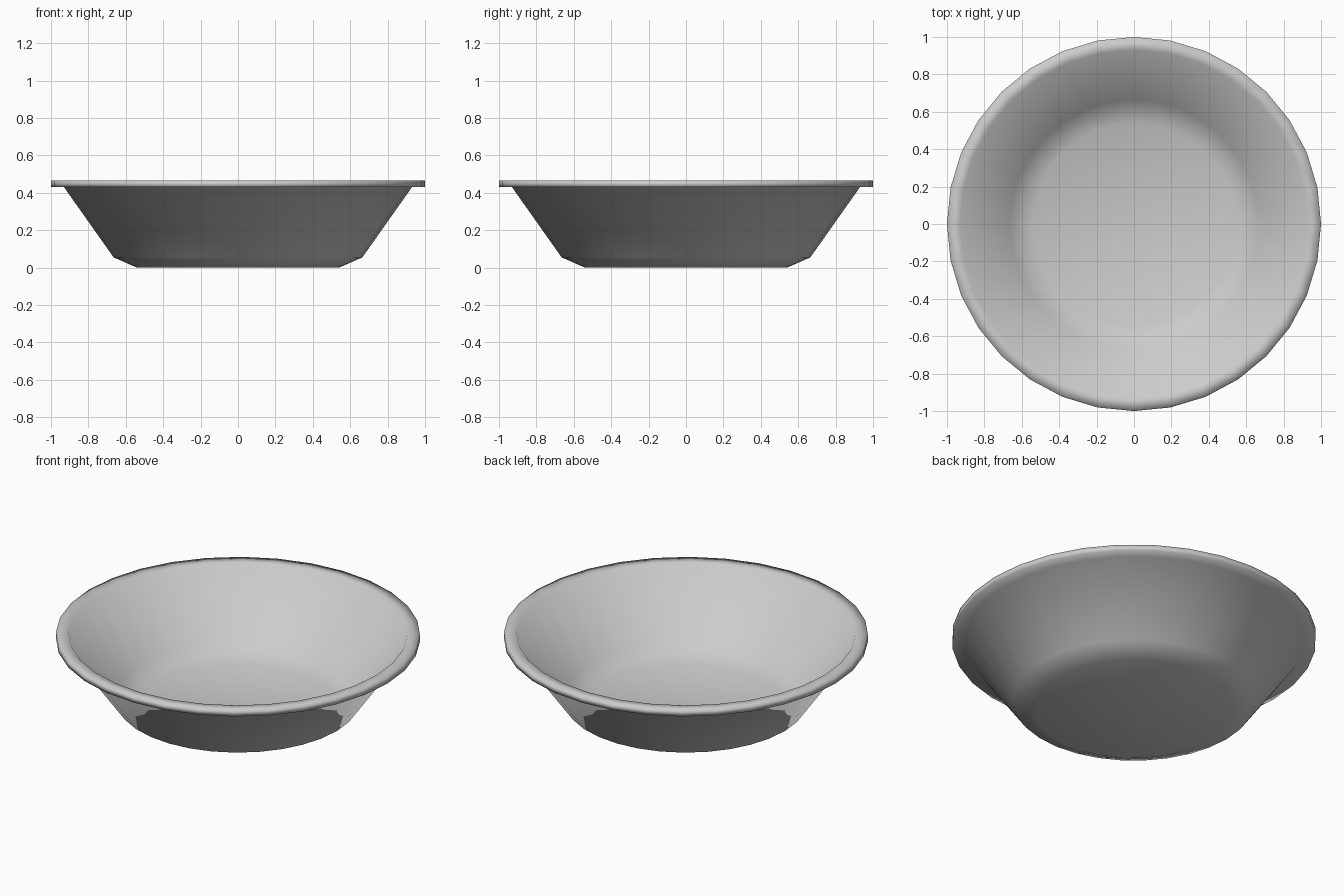
import bpy
import bmesh
from math import cos, sin, tau

cube = bpy.data.objects.get("Cube")
if cube:
    bpy.data.objects.remove(cube)

SIDES = 32


def make_material(name, colour):
    mat = bpy.data.materials.new(name)
    mat.use_nodes = True
    mat.diffuse_color = colour
    mat.node_tree.nodes["Principled BSDF"].inputs["Base Color"].default_value = colour
    return mat


def lathe(name, profile, mat):
    """Revolve (radius, height) points; both ends close with a flat disc."""
    bm = bmesh.new()
    rings = [[bm.verts.new((r * cos(tau * i / SIDES), r * sin(tau * i / SIDES), z))
              for i in range(SIDES)] for r, z in profile]
    for low, high in zip(rings, rings[1:]):
        for i in range(SIDES):
            j = (i + 1) % SIDES
            bm.faces.new((low[i], low[j], high[j], high[i]))
    bm.faces.new(rings[0][::-1])
    bm.faces.new(rings[-1])
    bmesh.ops.recalc_face_normals(bm, faces=bm.faces[:])
    for face in bm.faces:
        face.smooth = True
    mesh = bpy.data.meshes.new(name)
    bm.to_mesh(mesh)
    bm.free()
    mesh.materials.append(mat)
    obj = bpy.data.objects.new(name, mesh)
    bpy.context.collection.objects.link(obj)
    return obj


# Bowl: outer wall and flat lip, then the same line raised for the inside
grey = make_material("light grey", (0.6, 0.6, 0.6, 1))
outside = [(0.54, 0), (0.665, 0.055), (0.93, 0.43), (1.0, 0.43)]
thickness = 0.035
inside = [(r, z + thickness) for r, z in reversed(outside)]
lathe("bowl", outside + inside, grey)
